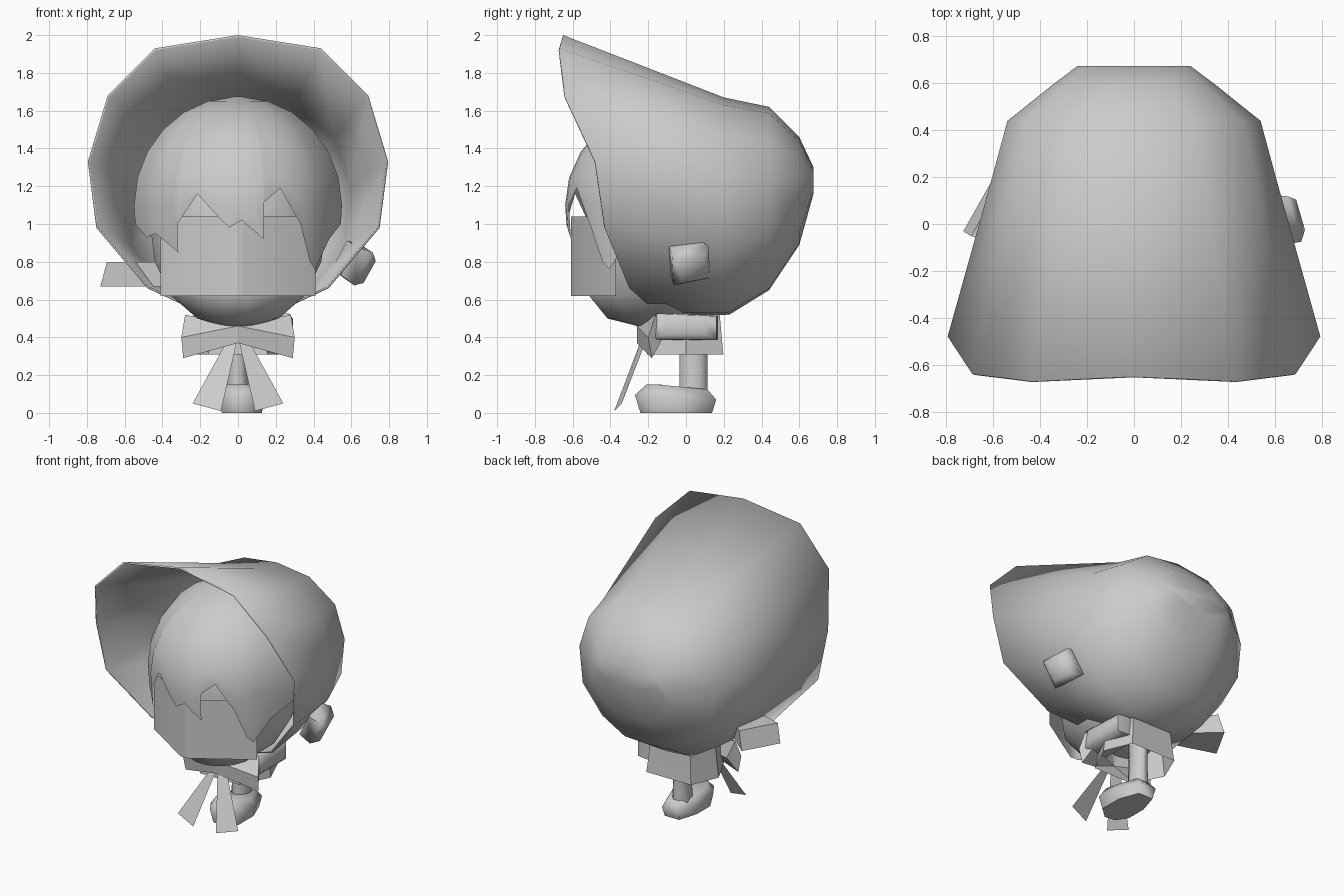
import bpy, bmesh, math
from mathutils import Vector, Matrix

if "Cube" in bpy.data.objects:
    bpy.data.objects.remove(bpy.data.objects["Cube"])


def make(name, verts, faces, smooth=None, outward=True):
    me = bpy.data.meshes.new(name)
    me.from_pydata([tuple(v) for v in verts], [], faces)
    if outward:
        bm = bmesh.new()
        bm.from_mesh(me)
        bmesh.ops.recalc_face_normals(bm, faces=bm.faces)
        bm.to_mesh(me)
        bm.free()
    me.update()
    ob = bpy.data.objects.new(name, me)
    bpy.context.collection.objects.link(ob)
    if smooth:
        bpy.ops.object.select_all(action='DESELECT')
        ob.select_set(True)
        bpy.context.view_layer.objects.active = ob
        bpy.ops.object.shade_smooth_by_angle(angle=math.radians(smooth))
    return ob


def loft(name, rings, closed=True, start=False, end=False, smooth=None, outward=True):
    n = len(rings[0])
    verts = [p for r in rings for p in r]
    faces = []
    for i in range(len(rings) - 1):
        for j in range(n if closed else n - 1):
            k = (j + 1) % n
            faces.append((i*n + j, i*n + k, (i+1)*n + k, (i+1)*n + j))
    if start:
        faces.append(tuple(reversed(range(n))))
    if end:
        faces.append(tuple(range((len(rings)-1)*n, len(rings)*n)))
    return make(name, verts, faces, smooth, outward)


def mirror_ring(half):
    return half + [(-x, y, z) for x, y, z in reversed(half[1:-1])]


def ellipse(cx, cy, z, rx, ry, n):
    return [(cx + rx*math.cos(2*math.pi*(i+.5)/n),
             cy + ry*math.sin(2*math.pi*(i+.5)/n), z) for i in range(n)]


# Bonnet: flared brim blending into a rounded back, with a thin lining
rim = mirror_ring([(0, -.65, 2), (.44, -.67, 1.93), (.69, -.64, 1.68), (.795, -.48, 1.33),
                   (.75, -.43, .98), (.48, -.3, .66), (.2, -.15, .53), (0, -.12, .51)])
body = mirror_ring([(0, .2, 1.67), (.29, .2, 1.63), (.52, .2, 1.46), (.605, .2, 1.19),
                    (.575, .2, .88), (.4, .2, .65), (.2, .22, .53), (0, .23, .52)])
rings = [rim, body]
for y, rx, top, bot in [(.44, .54, 1.62, .65), (.6, .34, 1.46, .89), (.675, .24, 1.3, 1.16)]:
    rings.append([(x/.605*rx, y, bot + (z-.52)/1.15*(top-bot)) for x, _, z in body])
bonnet = loft("bonnet", rings, end=True, smooth=70)
me = bonnet.data
if sum((p.center - Vector((0, .1, 1.1))).dot(p.normal)*p.area for p in me.polygons) < 0:
    me.flip_normals()
lining = bonnet.modifiers.new("lining", 'SOLIDIFY')
lining.thickness = .012
lining.offset = -1

# Head with narrow chin
head = []
for z, rx, yf, yb in [(.46, .08, -.26, -.1), (.5, .22, -.42, .05), (.62, .36, -.52, .2),
                      (.8, .45, -.5, .3), (1.05, .48, -.5, .35), (1.35, .43, -.46, .3),
                      (1.58, .22, -.22, .15)]:
    head.append(ellipse(0, (yf+yb)/2, z, rx, (yb-yf)/2, 16))
loft("head", head, start=True, end=True, smooth=60)

# Face panel folded down the middle
loft("face_panel", [[(-.41, -.37, z), (-.03, -.61, z), (.03, -.61, z), (.41, -.37, z)]
                    for z in (.62, 1.04)], closed=False, smooth=70, outward=False)

# Hair cap with a jagged fringe
tips = [(-.56, 1.0), (-.5, .93), (-.45, .95), (-.33, .85), (-.345, .98), (-.22, 1.16),
        (-.1, 1.03), (-.05, .98), (.02, 1.02), (.08, .97), (.14, .92), (.1, 1.08),
        (.23, 1.19), (.34, 1.0), (.4, .8), (.43, .76), (.5, .92), (.56, 1.0)]
cols = []
for x, zb in tips:
    phi = math.asin(max(-1, min(1, x/.57)))
    col = []
    for i in range(8):
        lat = math.radians(88) * (1 - i/6)
        z, c = 1.1 + .575*math.sin(lat), math.cos(lat)
        if i >= 6:
            z = max(zb, 1.1) if i == 6 else zb
            c = 1 - .1*(1.1-z) if z < 1.1 else math.sqrt(1 - ((z-1.1)/.575)**2)
        col.append((.56*c*math.sin(phi), -.64*c*math.cos(phi), z))
    cols.append(col)
loft("hair_fringe", cols, closed=False, smooth=60, outward=False)

# Faceted side knob on the right, tilted outward
m = (Matrix.Translation((.62, .02, .79))
     @ Vector((.75, .3, -.4)).to_track_quat('Z', 'Y').to_matrix().to_4x4()
     @ Matrix.Rotation(math.radians(15), 4, 'Z'))
knob = [[m @ Vector((s*a, s*b, d)) for a, b in ((1, .9), (-.95, 1), (-1, -.9), (.95, -1))]
        for d, s in ((-.07, .09), (.02, .105), (.07, .07))]
loft("side_knob", knob, start=True, end=True, smooth=80)

# Wedge ornament on the left
u, v = Vector((-.87, .49, 0)), Vector((.49, .87, 0))
c = Vector((-.66, .09, 0))
block = []
for d, w in [(-.34, .07), (0, .14)]:
    block.append([c + u*(d + o) + v*w*s + Vector((0, 0, z))
                  for s, z, o in ((-1, .67, 0), (1, .67, 0), (1, .8, -.04), (-1, .8, -.04))])
loft("side_wedge", block, start=True, end=True)

# Neck and rounded base, narrower at the back
loft("neck", [ellipse(0, .04, z, r, .08, 8) for z, r in ((.1, .065), (.35, .045), (.54, .05))],
     smooth=60)
base = [[(x*s + .02, y*s - .03, z + (.025*(y < 0) if z else 0))
         for x, y in ((-.07, .19), (.06, .19), (.12, .03), (.12, -.16), (.03, -.24),
                      (-.06, -.23), (-.12, -.14), (-.12, .03))]
        for z, s in ((0, .88), (.07, 1.0), (.125, .75))]
loft("neck_base", base, start=True, end=True, smooth=70)

# Collar band
collar = [[(x*s, y*s, z) for x, y in ((.25, .0), (.17, .19), (-.17, .19), (-.25, 0),
                                      (-.15, -.2), (.15, -.2))]
          for z, s in ((.31, 1.04), (.39, 1.0), (.52, .94))]
loft("collar", collar)

# Rounded knot on the collar's right side
knot = [[(x, y, z) for y, z in ((-.2*s, .455-.07*s), (.17*s, .455-.07*s),
                                (.17*s, .455+.06*s), (-.16*s, .455+.075*s))]
        for x, s in ((.1, .9), (.2, 1), (.27, .95), (.29, .6))]
loft("collar_knot", knot, start=True, end=True, smooth=60)

# Bow loops and tails
for side, s in (("left", -1), ("right", 1)):
    loft("bow_loop_" + side,
         [[(0, -.26, .37), (0, -.26, .46), (0, -.2, .46), (0, -.2, .38)],
          [(s*.29, -.18, .29), (s*.3, -.2, .4), (s*.28, -.16, .52), (s*.24, -.12, .4)]],
         start=True, end=True)
    make("bow_tail_" + side,
         [(s*.005, -.24, .38), (s*.07, -.22, .36), (s*.24, -.34, .05), (s*.09, -.38, .01)],
         [(0, 1, 2, 3)], outward=False)
